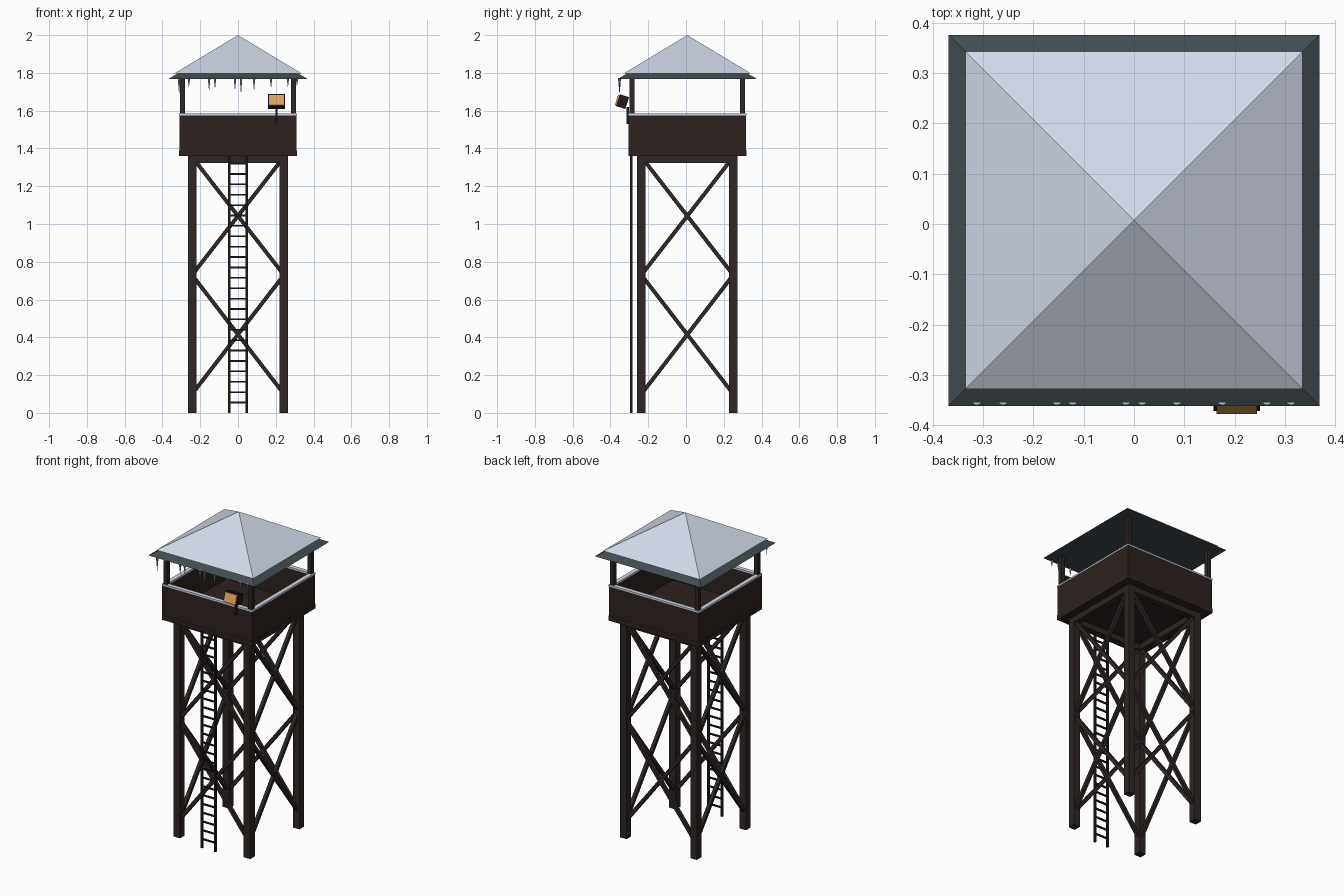
import bpy
import bmesh
from math import radians
from mathutils import Vector, Matrix

if "Cube" in bpy.data.objects:
    bpy.data.objects.remove(bpy.data.objects["Cube"])

YC = 0.007  # tower centre in y; the lamp overhangs the front


def material(name, rgb):
    m = bpy.data.materials.new(name)
    m.use_nodes = True
    m.diffuse_color = (*rgb, 1)
    m.node_tree.nodes["Principled BSDF"].inputs["Base Color"].default_value = (*rgb, 1)
    return m


TIMBER = material("timber", (0.028, 0.019, 0.018))
PLANK = material("plank", (0.027, 0.016, 0.014))
IRON = material("dark iron", (0.014, 0.011, 0.010))
SLATE = material("slate roof", (0.055, 0.072, 0.082))
SNOW = material("snow", (0.68, 0.74, 0.85))
ICE = material("ice", (0.42, 0.50, 0.58))
GLOW = material("lamp glow", (0.75, 0.36, 0.11))


def finish(name, bm, mat):
    me = bpy.data.meshes.new(name)
    bmesh.ops.recalc_face_normals(bm, faces=bm.faces)
    bm.to_mesh(me)
    bm.free()
    me.materials.append(mat)
    ob = bpy.data.objects.new(name, me)
    bpy.context.collection.objects.link(ob)
    return ob


def add_box(bm, centre, size, rot=Matrix()):
    mat = Matrix.Translation(centre) @ rot @ Matrix.Diagonal((*size, 1))
    bmesh.ops.create_cube(bm, size=1, matrix=mat)


def box(name, centre, size, mat, rot=Matrix()):
    bm = bmesh.new()
    add_box(bm, centre, size, rot)
    return finish(name, bm, mat)


def add_beam(bm, a, b, w):
    a, b = Vector(a), Vector(b)
    rot = (b - a).to_track_quat("Z", "Y").to_matrix().to_4x4()
    add_box(bm, (a + b) / 2, (w, w, (b - a).length), rot)


def quarter_turn(i):
    return Matrix.Translation((0, YC, 0)) @ Matrix.Rotation(radians(90 * i), 4, "Z")


def pyramid(name, half, base, top, mat):
    bm = bmesh.new()
    ring = [bm.verts.new((x * half, y * half + YC, base))
            for x, y in ((-1, -1), (1, -1), (1, 1), (-1, 1))]
    apex = bm.verts.new((0, YC, top))
    bm.faces.new(ring[::-1])
    for i in range(4):
        bm.faces.new((ring[i], ring[(i + 1) % 4], apex))
    return finish(name, bm, mat)


# Legs and the posts that carry the roof
LEG, POST = 0.243, 0.293
for sx, side in ((1, "left"), (-1, "right")):
    for sy, end in ((-1, "front"), (1, "back")):
        box(f"{end}_{side}_leg", (sx * LEG, sy * LEG + YC, 0.68), (0.045, 0.045, 1.36), TIMBER)
        box(f"{end}_{side}_roof_post", (sx * POST, sy * POST + YC, 1.585),
            (0.026, 0.026, 0.39), TIMBER)

# Each side: cross braces, top beam, parapet wall and its snow cap
WALL = 0.3
for i, side in enumerate(("front", "left", "back", "right")):
    bm = bmesh.new()
    for low, high in ((0.10, 0.73), (0.73, 1.355)):
        for s in (-1, 1):
            add_beam(bm, (s * LEG, -LEG, low), (-s * LEG, -LEG, high), 0.021)
    finish(f"{side}_braces", bm, TIMBER).matrix_world = quarter_turn(i)

    bm = bmesh.new()
    add_box(bm, (0, -LEG, 1.342), (2 * LEG, 0.04, 0.036))
    finish(f"{side}_beam", bm, TIMBER).matrix_world = quarter_turn(i)

    bm = bmesh.new()
    add_box(bm, (0, -WALL, 1.482), (2 * WALL + 0.022, 0.022, 0.186))
    finish(f"{side}_parapet", bm, PLANK).matrix_world = quarter_turn(i)

    bm = bmesh.new()
    add_box(bm, (0, -WALL, 1.579), (2 * WALL + 0.026, 0.026, 0.01))
    finish(f"{side}_snow_cap", bm, SNOW).matrix_world = quarter_turn(i)

box("floor", (0, YC, 1.375), (0.625, 0.625, 0.03), PLANK)

# Ladder
bm = bmesh.new()
for s in (-1, 1):
    add_box(bm, (s * 0.046, -0.289, 0.68), (0.013, 0.013, 1.36))
for k in range(24):
    add_box(bm, (0, -0.289, 0.055 * (k + 1)), (0.09, 0.009, 0.009))
finish("ladder", bm, IRON)

# Roof with its snow layer
pyramid("roof", 0.368, 1.768, 1.985, SLATE)
pyramid("roof_snow", 0.335, 1.798, 2.0, SNOW)

# Icicles along the front eave: position and length
bm = bmesh.new()
for x, length in ((-0.312, 0.09), (-0.26, 0.05), (-0.153, 0.07), (-0.122, 0.06), (-0.016, 0.07),
                  (0.016, 0.09), (0.085, 0.07), (0.175, 0.055), (0.264, 0.05), (0.312, 0.045)):
    bmesh.ops.create_cone(bm, segments=6, radius1=0.0, radius2=0.008, depth=length, cap_ends=True,
                          matrix=Matrix.Translation((x, -0.352, 1.772 - length / 2)))
bmesh.ops.remove_doubles(bm, verts=bm.verts, dist=0.0005)
finish("icicles", bm, ICE)

# Searchlight tilted slightly upward on a bracket
tilt = Matrix.Rotation(radians(-18), 4, "X")
lamp = Vector((0.204, -0.336, 1.648))
box("lamp_housing", lamp, (0.092, 0.052, 0.066), IRON, tilt)
box("lamp_lens", lamp + tilt @ Vector((0, -0.029, -0.003)), (0.08, 0.008, 0.056), GLOW, tilt)
box("lamp_bracket", (0.204, -0.309, 1.575), (0.012, 0.012, 0.09), IRON)
